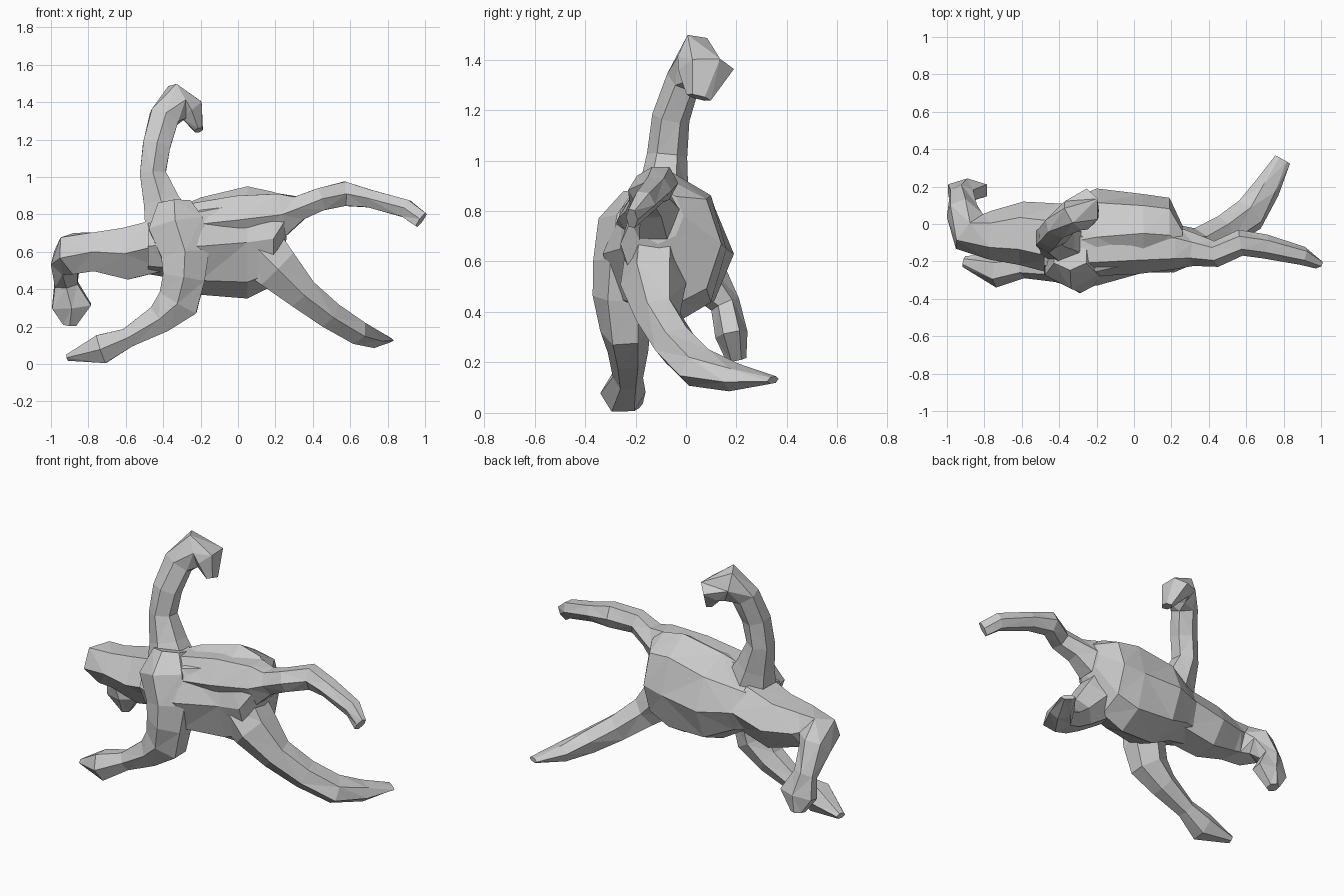
import bpy, bmesh, math
from mathutils import Vector


def tube(name, rings, n=6, straight=False):
    """Faceted tube; each ring = x, y, z, sideways radius (near y), radius in the xz plane."""
    bm = bmesh.new()
    pts = [Vector(r[:3]) for r in rings]
    loops = []
    for i, r in enumerate(rings):
        a, b = pts[max(i - 1, 0)], pts[min(i + 1, len(pts) - 1)]
        t = Vector((1, 0, 0)) if straight else (b - a).normalized()
        v = t.cross(Vector((0, 1, 0))).normalized()
        u = v.cross(t).normalized()
        loop = []
        for k in range(n):
            ang = 2 * math.pi * k / n
            loop.append(bm.verts.new(pts[i] + u * r[3] * math.cos(ang) + v * r[4] * math.sin(ang)))
        loops.append(loop)
    for p, q in zip(loops, loops[1:]):
        for k in range(n):
            bm.faces.new((p[k], p[(k + 1) % n], q[(k + 1) % n], q[k]))
    bm.faces.new(loops[0])
    bm.faces.new(loops[-1])
    bmesh.ops.triangulate(bm, faces=bm.faces[:])
    bmesh.ops.recalc_face_normals(bm, faces=bm.faces[:])
    me = bpy.data.meshes.new(name)
    bm.to_mesh(me)
    bm.free()
    ob = bpy.data.objects.new(name, me)
    bpy.context.collection.objects.link(ob)
    return ob


# Broad trunk lying along x
tube("body", [
    (-0.48, -0.10, 0.63, 0.17, 0.15),
    (-0.36, -0.10, 0.64, 0.22, 0.18),
    (-0.20, -0.07, 0.63, 0.26, 0.26),
    (0.05, -0.05, 0.65, 0.21, 0.30),
    (0.19, -0.06, 0.67, 0.20, 0.25),
    (0.26, -0.11, 0.78, 0.10, 0.11)], n=8, straight=True)

# Rear limb reaching left, then hanging down
tube("left_arm", [
    (-0.40, -0.08, 0.64, 0.19, 0.16),
    (-0.60, -0.05, 0.59, 0.17, 0.16),
    (-0.77, -0.06, 0.60, 0.13, 0.12),
    (-0.88, -0.04, 0.59, 0.12, 0.12),
    (-0.92, 0.07, 0.55, 0.10, 0.085),
    (-0.92, 0.155, 0.43, 0.06, 0.07),
    (-0.89, 0.18, 0.31, 0.065, 0.12),
    (-0.90, 0.20, 0.21, 0.04, 0.04)])

# Front left leg from a broad shoulder, bent knee and pointed foot
tube("left_leg", [
    (-0.34, -0.17, 0.86, 0.08, 0.10),
    (-0.33, -0.20, 0.74, 0.15, 0.17),
    (-0.28, -0.23, 0.58, 0.14, 0.15),
    (-0.29, -0.25, 0.46, 0.12, 0.13),
    (-0.32, -0.24, 0.33, 0.10, 0.13),
    (-0.42, -0.23, 0.24, 0.08, 0.09),
    (-0.59, -0.23, 0.14, 0.06, 0.06),
    (-0.73, -0.25, 0.08, 0.09, 0.09),
    (-0.91, -0.20, 0.035, 0.03, 0.02)])

# Right leg with broad thigh, foot swept to the rear
tube("right_leg", [
    (0.08, -0.12, 0.64, 0.12, 0.18),
    (0.21, -0.13, 0.51, 0.13, 0.14),
    (0.34, -0.11, 0.38, 0.09, 0.10),
    (0.48, -0.04, 0.27, 0.09, 0.085),
    (0.62, 0.05, 0.18, 0.10, 0.075),
    (0.71, 0.19, 0.14, 0.075, 0.055),
    (0.795, 0.345, 0.13, 0.045, 0.015)])

# Right arm growing out of the upper chest and arching outwards
tube("right_arm", [
    (-0.28, -0.14, 0.74, 0.14, 0.13),
    (0.00, -0.12, 0.77, 0.15, 0.15),
    (0.24, -0.13, 0.80, 0.11, 0.13),
    (0.33, -0.14, 0.835, 0.085, 0.075),
    (0.44, -0.16, 0.88, 0.07, 0.07),
    (0.57, -0.10, 0.91, 0.07, 0.075),
    (0.70, -0.12, 0.885, 0.065, 0.055),
    (0.90, -0.17, 0.83, 0.05, 0.055),
    (0.98, -0.215, 0.77, 0.025, 0.05)])

# Raised neck hooking over into a flat head
tube("neck", [
    (-0.36, -0.11, 0.72, 0.14, 0.16),
    (-0.41, -0.09, 0.87, 0.10, 0.11),
    (-0.455, -0.075, 1.02, 0.08, 0.08),
    (-0.435, -0.06, 1.17, 0.075, 0.085),
    (-0.395, -0.01, 1.32, 0.07, 0.09),
    (-0.325, 0.045, 1.40, 0.09, 0.11),
    (-0.25, 0.08, 1.36, 0.11, 0.08),
    (-0.21, 0.05, 1.25, 0.05, 0.025)])
